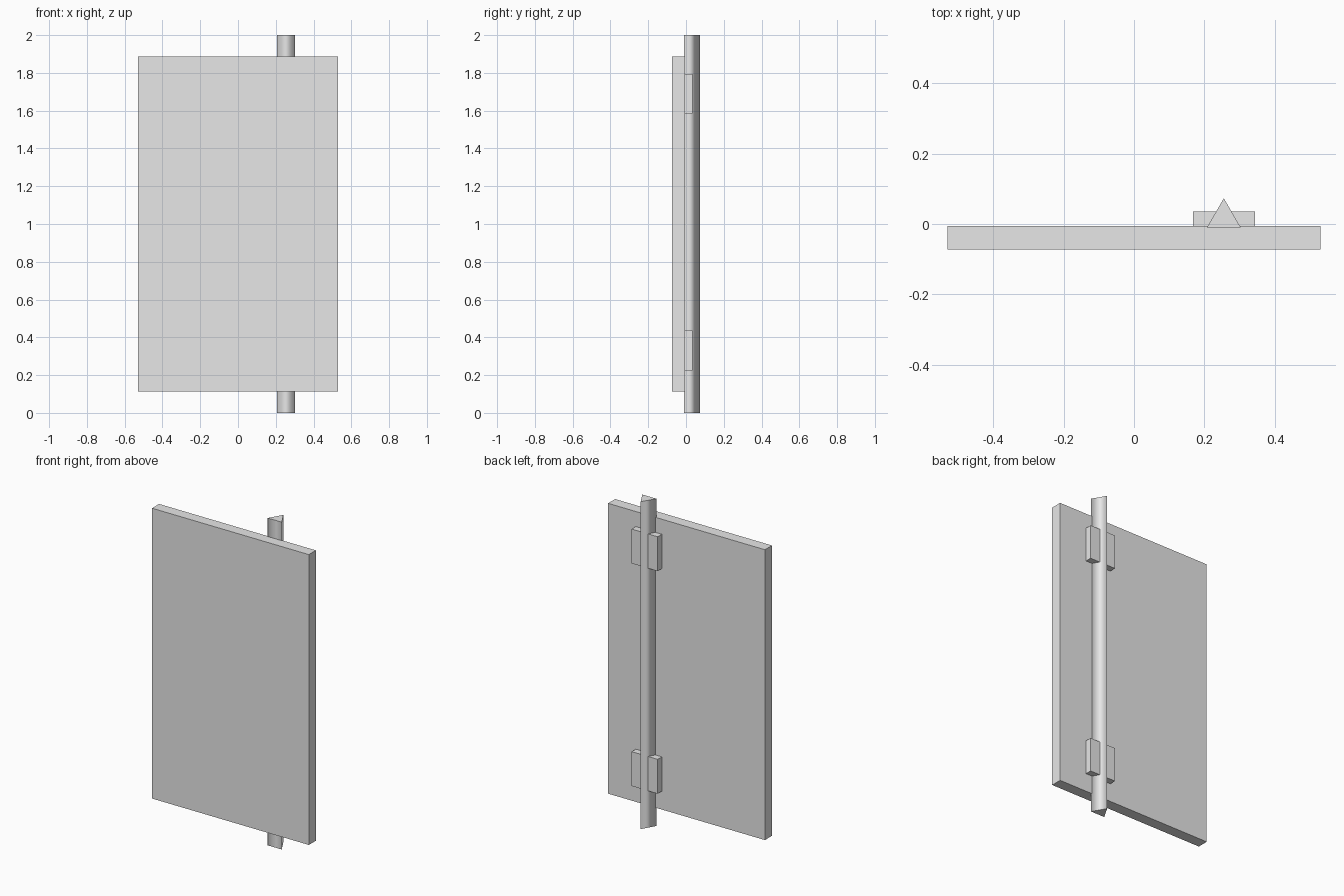
import bpy

cube = bpy.data.objects.get("Cube")
if cube:
    bpy.data.objects.remove(cube, do_unlink=True)

# One plain grey for every part
GREY = (0.8, 0.8, 0.8, 1)
grey = bpy.data.materials.new("light_grey")
grey.use_nodes = True
grey.diffuse_color = GREY
grey.node_tree.nodes["Principled BSDF"].inputs["Base Color"].default_value = GREY


def box(name, low, high):
    """Box between two opposite corners."""
    bpy.ops.mesh.primitive_cube_add(size=1)
    obj = bpy.context.object
    obj.name = name
    obj.location = [(a + b) / 2 for a, b in zip(low, high)]
    obj.scale = [b - a for a, b in zip(low, high)]
    bpy.ops.object.transform_apply(location=False, rotation=False, scale=True)
    obj.data.materials.append(grey)
    return obj


# Flat sign board
box("sign_panel", (-0.53, -0.073, 0.113), (0.53, -0.005, 1.887))

# Two brackets that hold the post to the back of the board
for name, z in (("lower_bracket", 0.33), ("upper_bracket", 1.69)):
    box(name, (0.167, -0.005, z - 0.105), (0.343, 0.035, z + 0.105))

# Three-sided post, with its point to the back and softly shaded sides
bpy.ops.mesh.primitive_cylinder_add(vertices=3, radius=0.055, depth=2,
                                    location=(0.255, 0.018, 1))
post = bpy.context.object
post.name = "post"
post.data.materials.append(grey)
for face in post.data.polygons:
    face.use_smooth = abs(face.normal.z) < 0.5
